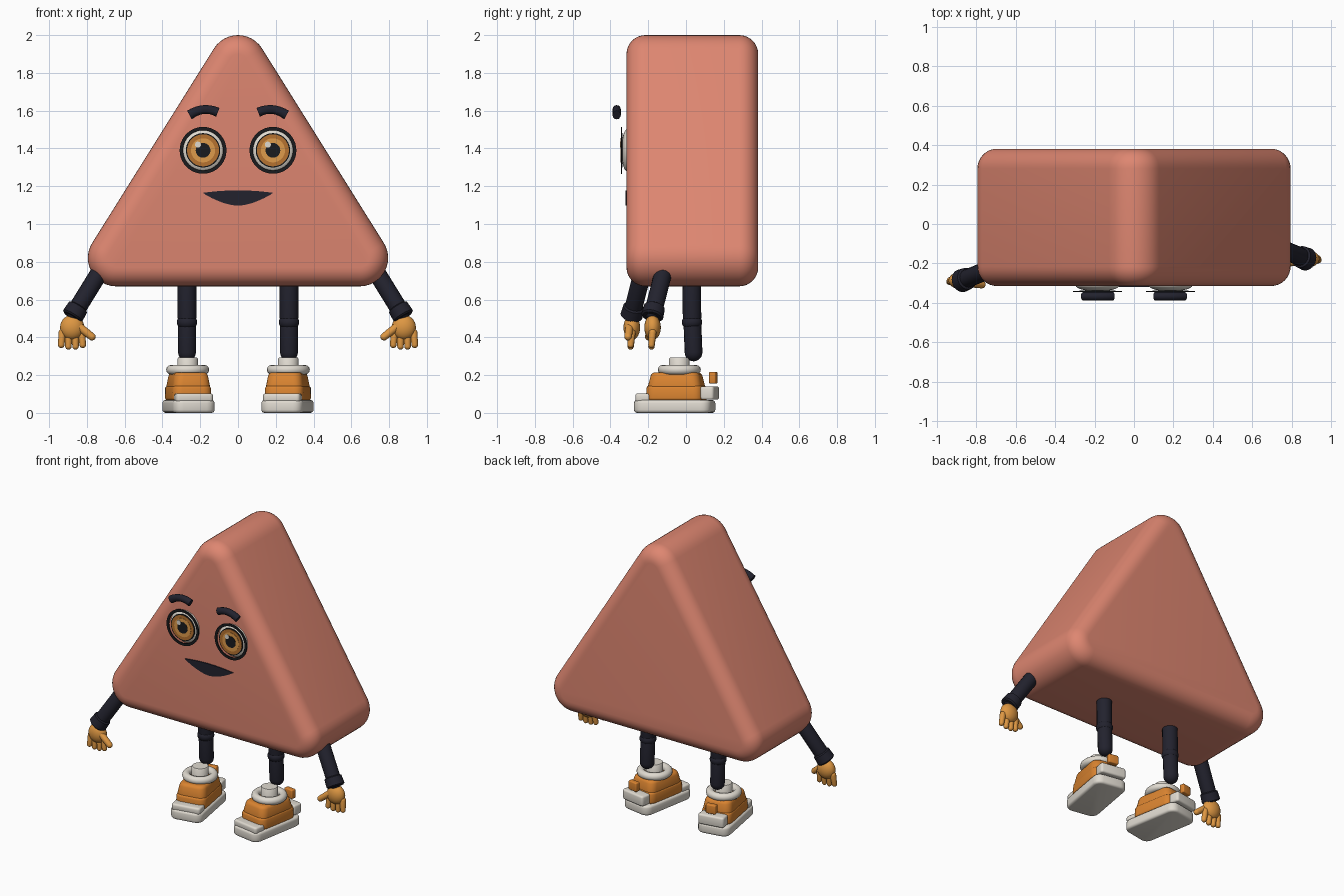
import bpy, bmesh, math
from mathutils import Matrix, Vector

if "Cube" in bpy.data.objects:
    bpy.data.objects.remove(bpy.data.objects["Cube"], do_unlink=True)


def material(name, r, g, b):
    m = bpy.data.materials.new(name)
    m.use_nodes = True
    m.diffuse_color = (r, g, b, 1)
    bsdf = next(n for n in m.node_tree.nodes if n.type == 'BSDF_PRINCIPLED')
    bsdf.inputs["Base Color"].default_value = (r, g, b, 1)
    return m


CORAL = material("coral", .73, .24, .165)
NAVY = material("dark navy", .016, .016, .027)
BLACK = material("near black", .01, .011, .013)
ORANGE = material("orange", .70, .23, .03)
SKIN = material("golden hand", .73, .31, .055)
WHITE = material("warm white", .74, .70, .63)
IRIS = material("brown iris", .47, .17, .03)
AMBER = material("amber iris", .74, .33, .07)

FACING = Matrix.Rotation(math.pi / 2, 4, 'X')  # turns local +z to the front


def finish(name, bm, mat, matrix=Matrix(), angle=40):
    bm.transform(matrix)
    bmesh.ops.recalc_face_normals(bm, faces=bm.faces)
    mesh = bpy.data.meshes.new(name)
    bm.to_mesh(mesh)
    bm.free()
    mesh.materials.append(mat)
    obj = bpy.data.objects.new(name, mesh)
    bpy.context.collection.objects.link(obj)
    bpy.ops.object.select_all(action='DESELECT')
    obj.select_set(True)
    bpy.context.view_layer.objects.active = obj
    bpy.ops.object.shade_smooth_by_angle(angle=math.radians(angle))
    return obj


def loft(bm, rings, closed=False, cap=True):
    rows = [[bm.verts.new(p) for p in ring] for ring in rings]
    pairs = list(zip(rows, rows[1:])) + ([(rows[-1], rows[0])] if closed else [])
    for a, b in pairs:
        for i in range(len(a)):
            j = (i + 1) % len(a)
            bm.faces.new((a[i], a[j], b[j], b[i]))
    if cap and not closed:
        bm.faces.new(rows[0])
        bm.faces.new(rows[-1])


def lathe(name, profile, mat, matrix, closed=False, n=28):
    """Revolve (radius, height) points about local z."""
    bm = bmesh.new()
    turn = [math.tau * i / n for i in range(n)]
    loft(bm, [[(r * math.cos(t), r * math.sin(t), h) for t in turn]
              for r, h in profile], closed)
    return finish(name, bm, mat, matrix)


def disc(name, r, thick, mat, place):
    return lathe(name, [(r, 0), (r, thick)], mat, place)


def ball(name, centre, radii, mat):
    bm = bmesh.new()
    bmesh.ops.create_uvsphere(bm, u_segments=24, v_segments=14, radius=1)
    return finish(name, bm, mat, Matrix.Translation(centre) @ Matrix.Diagonal((*radii, 1)), 60)


def capsule(name, a, b, r, mat, tip=1.0):
    """Round-ended limb from a to b."""
    a, b = Vector(a), Vector(b)
    length = (b - a).length
    arc = [math.radians(d) for d in range(5, 91, 17)]
    profile = [(r * math.sin(t), -r * math.cos(t)) for t in arc]
    profile += [(r * tip * math.sin(t), length + r * tip * math.cos(t)) for t in reversed(arc)]
    rot = (b - a).to_track_quat('Z', 'Y').to_matrix().to_4x4()
    return lathe(name, profile, mat, Matrix.Translation(a) @ rot, n=16)


def block(name, centre, size, bevel, mat, base, taper=1.0):
    """Bevelled box with an optionally narrower top."""
    bm = bmesh.new()
    bmesh.ops.create_cube(bm, size=1)
    for v in bm.verts:
        k = taper if v.co.z > 0 else 1
        v.co = Vector((v.co.x * size[0] * k, v.co.y * size[1] * k, v.co.z * size[2]))
    upright = [e for e in bm.edges if abs(e.verts[0].co.z - e.verts[1].co.z) > size[2] / 2]
    bmesh.ops.bevel(bm, geom=upright, offset=min(size[0], size[1]) * .22, segments=4,
                    profile=.5, affect='EDGES')
    rims = [e for e in bm.edges if abs(e.verts[0].co.z - e.verts[1].co.z) < 1e-5]
    bmesh.ops.bevel(bm, geom=rims, offset=bevel, segments=3, profile=.5, affect='EDGES')
    return finish(name, bm, mat, base @ Matrix.Translation(centre))


# Body: rounded triangular prism
R, EDGE, FRONT, BACK = .15, .1, -.315, .382
core = [(.645, .82), (0, 1.85), (-.645, .82)]
slope = math.degrees(math.atan2(.645, 1.03))
spans = [(-90, slope), (slope, 180 - slope), (180 - slope, 270)]


def outline(offset, y):
    pts = []
    for (cx, cz), (a, b) in zip(core, spans):
        for i in range(13):
            t = math.radians(a + (b - a) * i / 12)
            pts.append((cx + offset * math.cos(t), y, cz + offset * math.sin(t)))
    return pts


quarter = [math.pi / 2 * i / 8 for i in range(9)]
rings = [outline(R - EDGE + EDGE * math.sin(t), FRONT + EDGE * (1 - math.cos(t))) for t in quarter]
rings += [outline(R - EDGE + EDGE * math.sin(t), BACK - EDGE * (1 - math.cos(t))) for t in reversed(quarter)]
bm = bmesh.new()
loft(bm, rings)
finish("body", bm, CORAL)

# Mouth: thin crescent plate
steps = [i / 12 - 1 for i in range(25)]
upper = [(.185 * u, 1.178 - .013 * u * u) for u in steps]
lower = [(.185 * u, 1.163 - .066 * (1 - abs(u) ** 1.7)) for u in reversed(steps[1:-1])]
bm = bmesh.new()
loft(bm, [[(x, y, z) for x, z in upper + lower] for y in (-.321, -.312)])
finish("mouth", bm, NAVY)

for s, side in ((1, "left"), (-1, "right")):
    # Eye: white dome, dark rim and stacked iris plates
    ex, ez = .185 * s, 1.39
    ball(side + "_eye_white", (ex, -.31, ez), (.113, .032, .113), WHITE)

    def at(depth, dx=0, dz=0):
        return Matrix.Translation((ex + dx, depth, ez + dz)) @ FACING

    lathe(side + "_eye_rim", [(.106, 0), (.124, 0), (.124, .004), (.106, .004)],
          BLACK, at(-.340), closed=True, n=40)
    disc(side + "_iris_edge", .091, .005, BLACK, at(-.337))
    disc(side + "_iris_outer", .085, .005, IRIS, at(-.339))
    disc(side + "_iris_inner", .064, .005, AMBER, at(-.3405))
    disc(side + "_pupil", .039, .005, BLACK, at(-.342))
    disc(side + "_eye_glint", .016, .005, WHITE, at(-.3435, -.027, .03))

    # Eyebrow: arched tube
    bm = bmesh.new()
    arch = []
    for i in range(9):
        u = i / 4 - 1
        cx, cz = s * (.182 - .075 * u), 1.606 - .022 * u * u + .007 * u
        tilt = s * (.044 * u - .007) / .075
        ring = []
        for k in range(12):
            t = math.tau * k / 12
            h = .023 * math.sin(t)
            ring.append((cx - h * tilt * .8, -.367 + .022 * math.cos(t), cz + h))
        arch.append(ring)
    loft(bm, arch)
    finish(side + "_eyebrow", bm, NAVY)

    # Arm and cuff
    y0 = -.115 if s > 0 else -.225
    shoulder, wrist = Vector((.72 * s, y0, .765)), Vector((.862 * s, y0 - .058, .535))
    capsule(side + "_arm", shoulder, wrist, .047, NAVY)
    aim = (wrist - shoulder).to_track_quat('Z', 'Y').to_matrix().to_4x4()
    lathe(side + "_cuff", [(.046, -.035), (.056, -.028), (.059, .025), (.05, .033)],
          NAVY, Matrix.Translation(wrist) @ aim)

    # Hand with four fingers and a thumb
    hy = y0 - .062
    ball(side + "_palm", (.878 * s, hy, .452), (.064, .044, .066), SKIN)
    for i in range(4):
        fx = .828 + .034 * i
        low = .352 + (.008 if i in (0, 3) else 0)
        capsule(f"{side}_finger_{i + 1}", (fx * s, hy, .425),
                ((fx + .004 * i - .006) * s, hy - .006, low), .02, SKIN, .85)
    capsule(side + "_thumb", (.84 * s, hy - .012, .455), (.773 * s, hy - .02, .403), .022, SKIN, .9)

    # Leg with knee
    lx = .27 * s
    capsule(side + "_thigh", (lx, .03, .74), (lx, .032, .5), .049, NAVY)
    ball(side + "_knee", (lx, .032, .48), (.054, .054, .042), NAVY)
    capsule(side + "_shin", (lx, .034, .47), (lx, .04, .32), .047, NAVY)

    # Shoe, toes turned inward
    foot = Matrix.Translation((.262 * s, -.06, 0)) @ Matrix.Rotation(math.radians(-10 * s), 4, 'Z')
    block(side + "_sole", (0, 0, .034), (.224, .415, .068), .016, WHITE, foot)
    block(side + "_toe_guard", (0, -.155, .08), (.2, .085, .045), .012, WHITE, foot)
    block(side + "_shoe_lower", (0, .01, .105), (.212, .31, .08), .015, ORANGE, foot, .97)
    block(side + "_shoe_upper", (0, .01, .17), (.205, .295, .09), .02, ORANGE, foot, .86)
    block(side + "_heel_counter", (0, .188, .105), (.18, .075, .07), .012, WHITE, foot)
    block(side + "_heel_tab", (0, .208, .186), (.07, .036, .062), .007, ORANGE, foot)
    ring = [math.tau * i / 12 for i in range(12)]
    lathe(side + "_collar", [(.088 + .026 * math.cos(t), .228 + .026 * math.sin(t)) for t in ring],
          WHITE, foot @ Matrix.Translation((0, .025, 0)), closed=True)
    lathe(side + "_ankle", [(.054, .19), (.054, .287), (.05, .292)], WHITE,
          foot @ Matrix.Translation((0, .025, 0)))
